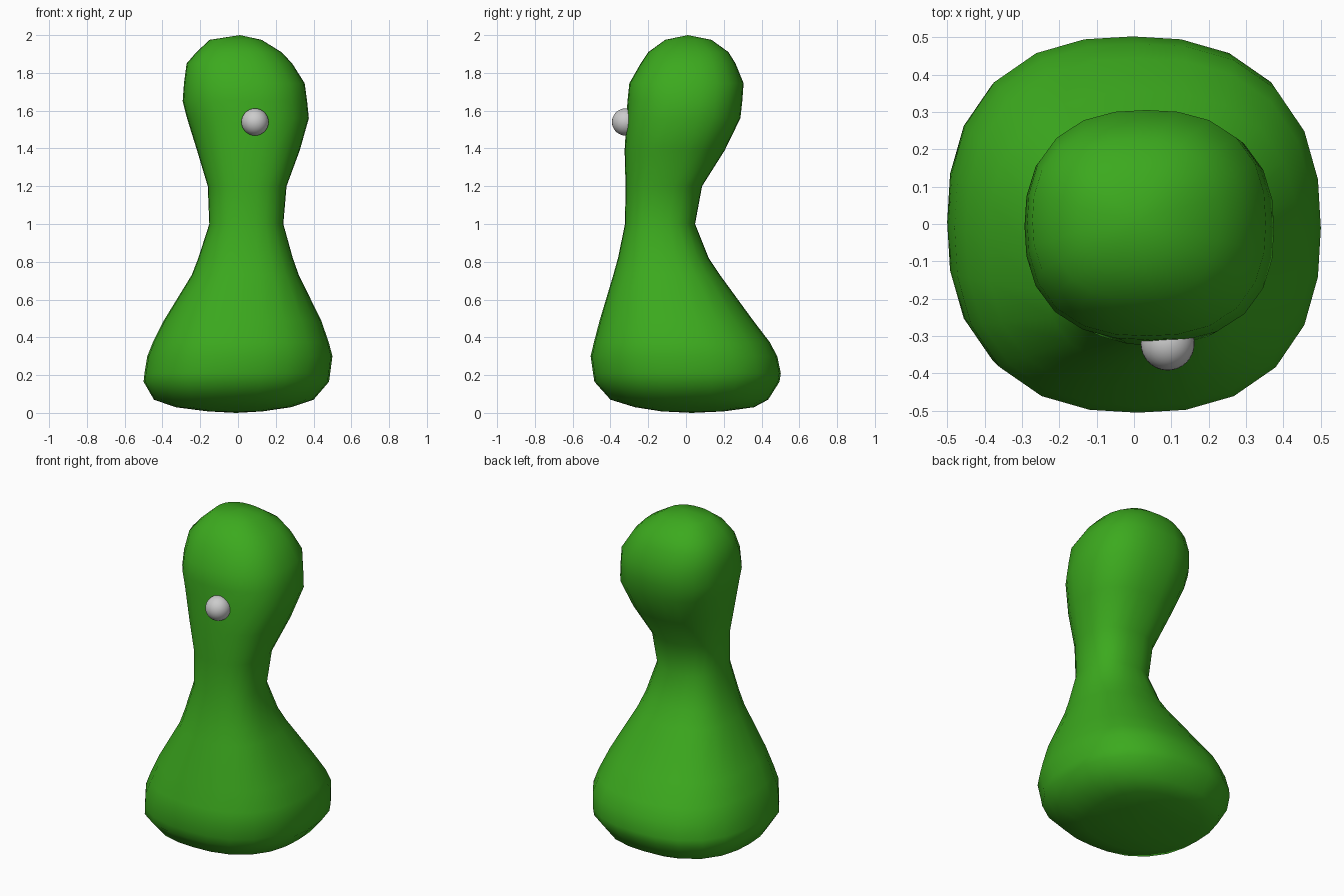
import bpy, bmesh
from math import sin, cos, pi

SIDES = 24

# body profile: z, x min, x max, y min, y max
RINGS = [
    (0.008, -0.16, 0.13, -0.13, 0.20),
    (0.03, -0.33, 0.28, -0.27, 0.36),
    (0.07, -0.445, 0.40, -0.40, 0.435),
    (0.165, -0.50, 0.482, -0.485, 0.495),
    (0.21, -0.495, 0.488, -0.492, 0.502),
    (0.30, -0.48, 0.50, -0.505, 0.483),
    (0.375, -0.45, 0.48, -0.487, 0.443),
    (0.49, -0.392, 0.44, -0.457, 0.355),
    (0.73, -0.245, 0.322, -0.385, 0.18),
    (0.82, -0.21, 0.29, -0.36, 0.12),
    (1.00, -0.152, 0.24, -0.323, 0.048),
    (1.20, -0.16, 0.257, -0.32, 0.085),
    (1.39, -0.217, 0.327, -0.325, 0.205),
    (1.56, -0.27, 0.375, -0.315, 0.288),
    (1.65, -0.293, 0.366, -0.31, 0.298),
    (1.745, -0.286, 0.353, -0.30, 0.305),
    (1.85, -0.272, 0.287, -0.24, 0.262),
    (1.91, -0.22, 0.23, -0.20, 0.225),
    (1.975, -0.15, 0.125, -0.11, 0.135),
]


def soft_square(angle, power=2.45):
    c, s = cos(angle), sin(angle)
    r = (abs(c) ** power + abs(s) ** power) ** (-1 / power)
    return r * c, r * s


# body: rounded-square rings lofted between two poles
bm = bmesh.new()
loops = []
for z, x0, x1, y0, y1 in RINGS:
    ring = []
    for i in range(SIDES):
        u, v = soft_square(2 * pi * i / SIDES)
        ring.append(bm.verts.new(((x0 + x1) / 2 + u * (x1 - x0) / 2,
                                  (y0 + y1) / 2 + v * (y1 - y0) / 2, z)))
    loops.append(ring)
bottom = bm.verts.new((-0.01, 0.03, 0))
top = bm.verts.new((0.01, 0.01, 2))
for i in range(SIDES):
    j = (i + 1) % SIDES
    for a, b in zip(loops, loops[1:]):
        bm.faces.new((a[i], a[j], b[j], b[i]))
    bm.faces.new((bottom, loops[0][j], loops[0][i]))
    bm.faces.new((top, loops[-1][i], loops[-1][j]))
for f in bm.faces:
    f.smooth = True
mesh = bpy.data.meshes.new("body")
bm.to_mesh(mesh)
bm.free()
body = bpy.data.objects.new("body", mesh)
bpy.context.collection.objects.link(body)
green = bpy.data.materials.new("green")
green.diffuse_color = (0.045, 0.40, 0.013, 1)
mesh.materials.append(green)

# small ball on the front of the head
bpy.ops.mesh.primitive_uv_sphere_add(segments=32, ring_count=16, radius=0.072,
                                     location=(0.09, -0.32, 1.54))
ball = bpy.context.object
ball.name = "nose_ball"
bpy.ops.object.shade_smooth()
